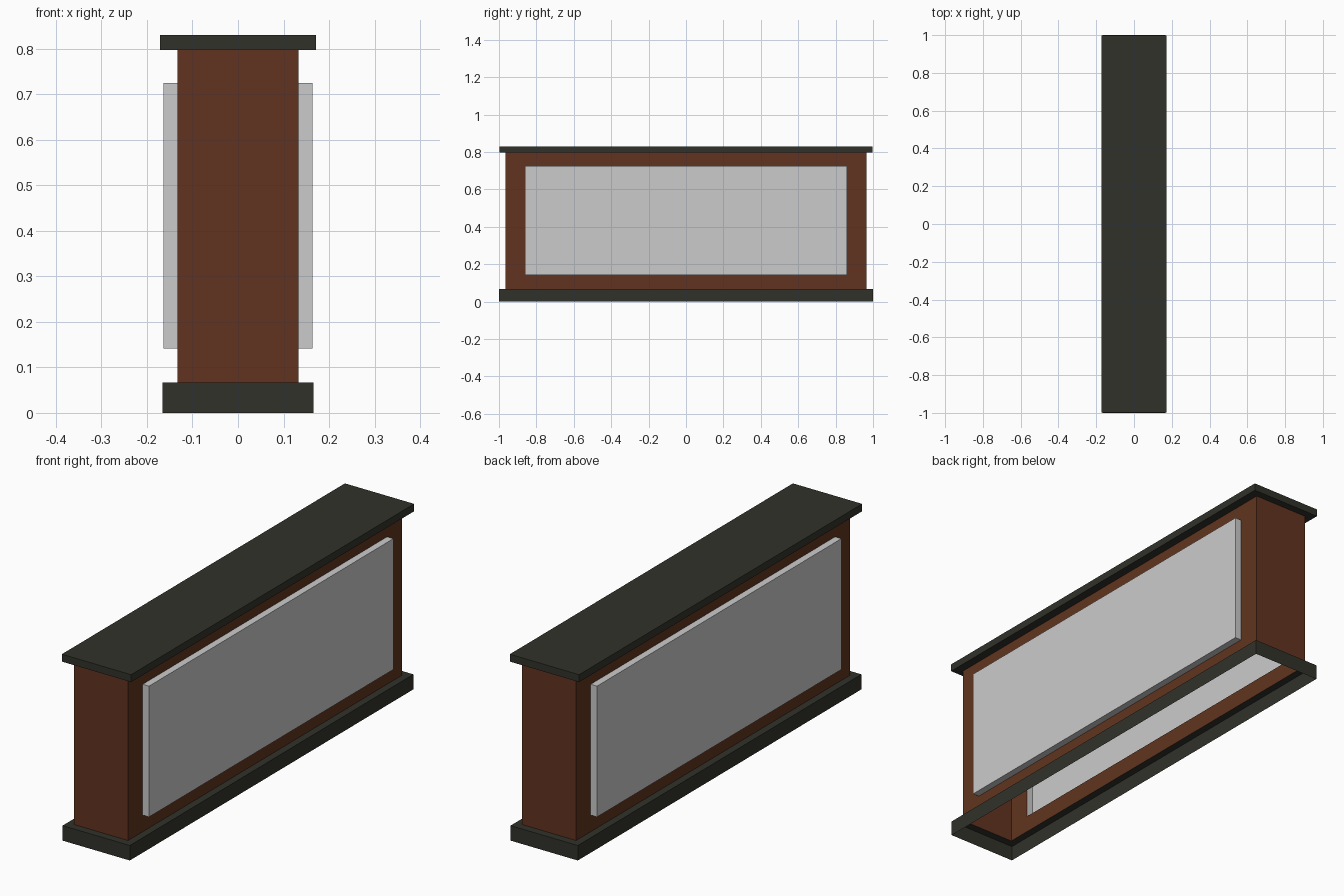
import bpy, bmesh

if "Cube" in bpy.data.objects:
    bpy.data.objects.remove(bpy.data.objects["Cube"])

def material(name, rgb):
    m = bpy.data.materials.new(name)
    m.diffuse_color = (*rgb, 1)
    m.use_nodes = True
    m.node_tree.nodes["Principled BSDF"].inputs["Base Color"].default_value = m.diffuse_color
    return m

brown = material("brown_wood", (0.12, 0.034, 0.014))
dark = material("dark_trim", (0.031, 0.031, 0.024))

def finish(name, bm, mat=None):
    me = bpy.data.meshes.new(name)
    bm.to_mesh(me)
    bm.free()
    ob = bpy.data.objects.new(name, me)
    bpy.context.collection.objects.link(ob)
    if mat:
        me.materials.append(mat)
    return ob

def ring_shell(rings, cap=False):
    """Open shell through stacked rectangles (half x, half y, z), facing outward."""
    bm = bmesh.new()
    loops = [[bm.verts.new((sx * hx, sy * hy, z))
              for sx, sy in ((-1, -1), (1, -1), (1, 1), (-1, 1))]
             for hx, hy, z in rings]
    for lo, hi in zip(loops, loops[1:]):
        for i in range(4):
            j = (i + 1) % 4
            bm.faces.new((lo[i], lo[j], hi[j], hi[i]))
    if cap:
        bm.faces.new(loops[-1])
    bm.normal_update()
    return bm

BX, BY, Z0, Z1 = 0.133, 0.965, 0.067, 0.797      # body
PX, PY, P0, P1 = 0.164, 0.862, 0.141, 0.725      # raised panels

# Base skirt, open underneath, with a ledge up to the body
finish("base_skirt", ring_shell([(0.166, 1.0, 0), (0.166, 1.0, Z0), (BX, BY, Z0)]), dark)

# Hollow body with an opening in each long side
bm = ring_shell([(BX, BY, Z0), (BX, BY, Z1)])
for face in [f for f in bm.faces if abs(f.normal.x) > 0.9]:
    bmesh.ops.inset_individual(bm, faces=[face], thickness=0.07)
    for v in face.verts:
        v.co.y = PY if v.co.y > 0 else -PY
        v.co.z = P1 if v.co.z > (Z0 + Z1) / 2 else P0
    bmesh.ops.delete(bm, geom=[face], context='FACES_ONLY')
finish("body", bm, brown)

# Hollow raised panels filling the openings
for side, s in (("right", 1), ("left", -1)):
    bm = bmesh.new()
    inner, outer = [[bm.verts.new((s * x, s * y, z)) for y, z in
                     ((-PY, P0), (PY, P0), (PY, P1), (-PY, P1))] for x in (BX, PX)]
    for i in range(4):
        j = (i + 1) % 4
        bm.faces.new((inner[i], inner[j], outer[j], outer[i]))
    bm.faces.new(outer)
    finish(side + "_panel", bm)

# Overhanging top slab
finish("top_slab", ring_shell([(BX, BY, Z1), (0.171, 0.998, Z1), (0.171, 0.998, 0.83)], cap=True), dark)
